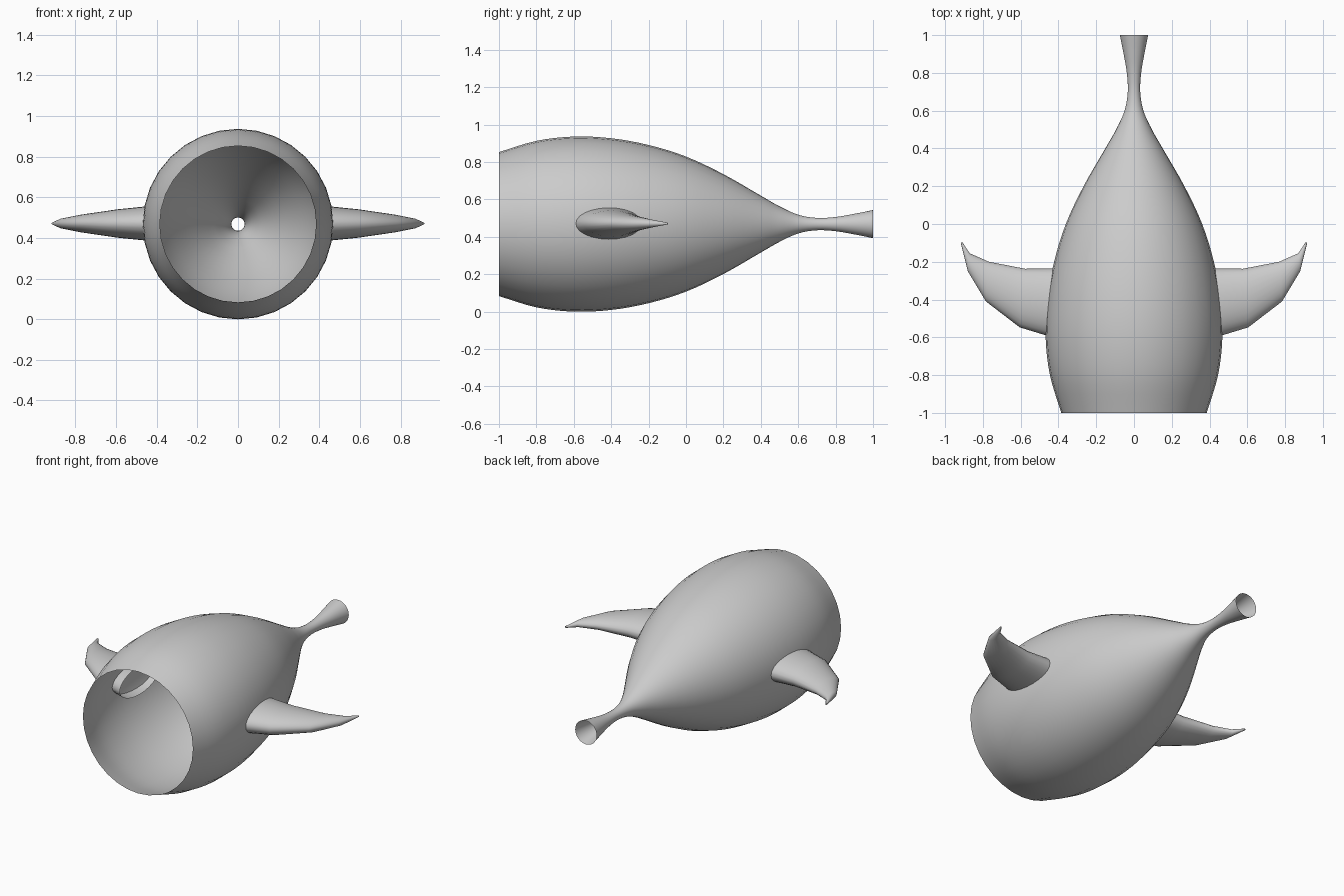
import bpy, bmesh
from math import cos, sin, pi, radians
from mathutils import Vector

if "Cube" in bpy.data.objects:
    bpy.data.objects.remove(bpy.data.objects["Cube"])

CZ = 0.468  # height of the body axis


def loft(name, rings, cap_end=False):
    """Skin a list of closed point rings into one open shell."""
    bm = bmesh.new()
    loops = [[bm.verts.new(p) for p in ring] for ring in rings]
    n = len(loops[0])
    for a, b in zip(loops, loops[1:]):
        for i in range(n):
            j = (i + 1) % n
            bm.faces.new((a[i], a[j], b[j], b[i]))
    if cap_end:
        bm.faces.new(loops[-1])
    bmesh.ops.recalc_face_normals(bm, faces=bm.faces)
    me = bpy.data.meshes.new(name)
    bm.to_mesh(me)
    bm.free()
    ob = bpy.data.objects.new(name, me)
    bpy.context.collection.objects.link(ob)
    bpy.ops.object.select_all(action='DESELECT')
    ob.select_set(True)
    bpy.context.view_layer.objects.active = ob
    bpy.ops.object.shade_smooth_by_angle(angle=radians(50))
    return ob


def smooth_path(pts, steps):
    """Catmull-Rom curve through 2D points."""
    p = [Vector(q) for q in pts]
    p = [2 * p[0] - p[1]] + p + [2 * p[-1] - p[-2]]
    out = []
    for a, b, c, d in zip(p, p[1:], p[2:], p[3:]):
        for k in range(steps):
            t = k / steps
            out.append(0.5 * (2 * b + (c - a) * t + (2 * a - 5 * b + 4 * c - d) * t * t
                              + (3 * b - a - 3 * c + d) * t ** 3))
    return out + [p[-2]]


# body: open-ended teardrop shell turned around the y axis, (y, radius)
profile = [(-1, 0.385), (-0.8, 0.445), (-0.6, 0.468), (-0.4, 0.459), (-0.2, 0.423),
           (0, 0.361), (0.2, 0.267), (0.4, 0.152), (0.5, 0.095), (0.6, 0.05),
           (0.7, 0.033), (0.8, 0.038), (0.9, 0.055), (1, 0.075)]
SIDES = 32
loft("body", [[(r * cos(2 * pi * i / SIDES), y, CZ + r * sin(2 * pi * i / SIDES))
               for i in range(SIDES)] for y, r in smooth_path(profile, 4)])

# fins: swept back ovals, (front edge xy, rear edge xy, half thickness)
stations = [((0.40, -0.61), (0.39, -0.235), 0.09),
            ((0.605, -0.547), (0.577, -0.237), 0.07),
            ((0.784, -0.41), (0.768, -0.20), 0.043),
            ((0.88, -0.25), (0.87, -0.155), 0.023),
            ((0.917, -0.10), (0.908, -0.097), 0.005)]
for side, label in ((1, "right_fin"), (-1, "left_fin")):
    rings = []
    for front, rear, h in stations:
        mid = (Vector(front) + Vector(rear)) / 2
        half = (Vector(front) - Vector(rear)) / 2
        ring = []
        for i in range(24):
            a = 2 * pi * i / 24
            q = mid + half * cos(a)
            ring.append((side * q.x, q.y, CZ + 0.003 + h * sin(a)))
        rings.append(ring)
    loft(label, rings, cap_end=True)
